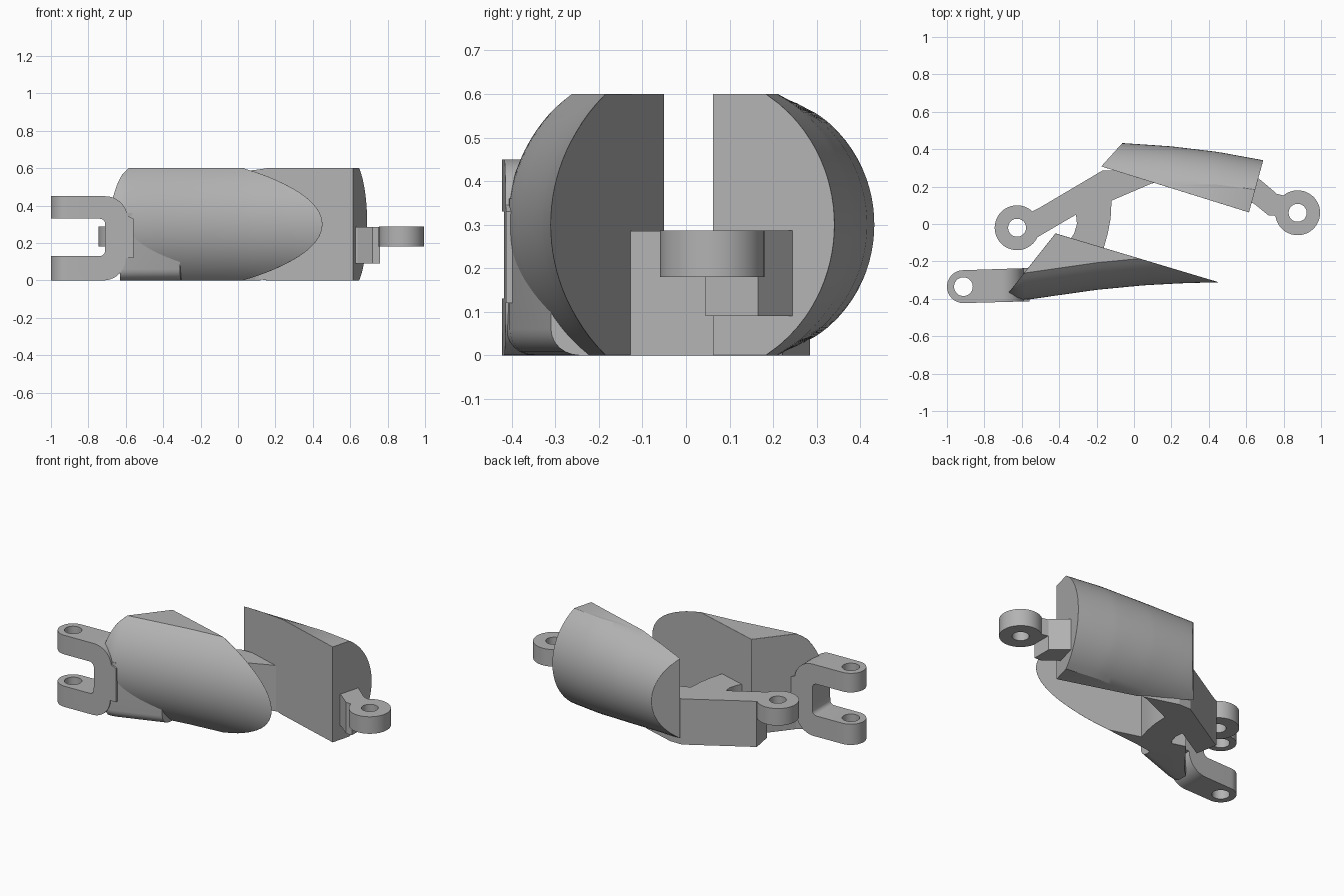
import bpy, bmesh
from math import sqrt, sin, cos, pi, radians
from mathutils import Vector

if "Cube" in bpy.data.objects:
    bpy.data.objects.remove(bpy.data.objects["Cube"])

grey = bpy.data.materials.new("plain grey")
grey.use_nodes = True
grey.diffuse_color = (0.45, 0.45, 0.45, 1)
grey.node_tree.nodes["Principled BSDF"].inputs["Base Color"].default_value = (0.45, 0.45, 0.45, 1)

HEIGHT = 0.6
MID = HEIGHT / 2


def add_object(name, bm):
    bmesh.ops.recalc_face_normals(bm, faces=bm.faces)
    mesh = bpy.data.meshes.new(name)
    bm.to_mesh(mesh)
    bm.free()
    mesh.materials.append(grey)
    obj = bpy.data.objects.new(name, mesh)
    bpy.context.collection.objects.link(obj)
    return obj


def activate(obj):
    bpy.ops.object.select_all(action='DESELECT')
    obj.select_set(True)
    bpy.context.view_layer.objects.active = obj


def finish(obj):
    activate(obj)
    bpy.ops.object.shade_smooth_by_angle(angle=radians(30))


def prism(name, points, low, high, along='z'):
    """Extrude an outline up z, or an x-z outline along y."""
    bm = bmesh.new()
    place = (lambda p: (p[0], p[1], low)) if along == 'z' else (lambda p: (p[0], low, p[1]))
    face = bm.faces.new([bm.verts.new(place(p)) for p in points])
    top = bmesh.ops.extrude_face_region(bm, geom=[face])["geom"]
    step = Vector((0, 0, high - low) if along == 'z' else (0, high - low, 0))
    bmesh.ops.translate(bm, vec=step, verts=[v for v in top if isinstance(v, bmesh.types.BMVert)])
    return add_object(name, bm)


def arc(cx, cy, r, start=0, end=2 * pi, n=48):
    return [(cx + r * cos(start + (end - start) * i / n),
             cy + r * sin(start + (end - start) * i / n)) for i in range(n)]


def boolean(obj, cutter, operation):
    mod = obj.modifiers.new("cut", 'BOOLEAN')
    mod.operation, mod.solver, mod.object = operation, 'EXACT', cutter
    activate(obj)
    bpy.ops.object.modifier_apply(modifier=mod.name)
    bpy.data.objects.remove(cutter)


def ring(name, cx, cy, r, hole, low, high):
    obj = prism(name, arc(cx, cy, r), low, high)
    boolean(obj, prism("hole", arc(cx, cy, hole), low - 0.1, high + 0.1), 'DIFFERENCE')
    finish(obj)


def interpolate(stations, x):
    for a, b in zip(stations, stations[1:]):
        if x <= b[0]:
            t = (x - a[0]) / (b[0] - a[0])
            return [p + (q - p) * t for p, q in zip(a[1:], b[1:])]
    return stations[-1][1:]


def shell(name, stations, side, cuts):
    """Sweep a D-shaped section along x, then trim it with upright planes.
    Each station is x, outermost y, radius; cuts are two points and the kept side is on the left."""
    bm = bmesh.new()
    rings, n, steps = [], 28, 32
    for i in range(steps + 1):
        x = stations[0][0] + (stations[-1][0] - stations[0][0]) * i / steps
        outer, radius = interpolate(stations, x)
        section = [(0, 0)]
        for k in range(n + 1):
            z = HEIGHT * k / n
            sag = radius - sqrt(radius ** 2 - (z - MID) ** 2)
            section.append((outer - side * sag, z))
        section.append((0, HEIGHT))
        rings.append([bm.verts.new((x, y, z)) for y, z in section])
    for a, b in zip(rings, rings[1:]):
        for k in range(len(a)):
            j = (k + 1) % len(a)
            bm.faces.new((a[k], a[j], b[j], b[k]))
    bm.faces.new(rings[0])
    bm.faces.new(rings[-1][::-1])
    for (ax, ay), (bx, by) in cuts:
        cut = bmesh.ops.bisect_plane(
            bm, geom=bm.verts[:] + bm.edges[:] + bm.faces[:], dist=1e-5,
            plane_co=(ax, ay, 0), plane_no=(by - ay, ax - bx, 0), clear_outer=True)
        rim = [e for e in cut["geom_cut"] if isinstance(e, bmesh.types.BMEdge) and e.is_boundary]
        bmesh.ops.holes_fill(bm, edges=rim, sides=0)
    # merge coplanar strips so the flats stay clean
    bmesh.ops.dissolve_limit(bm, angle_limit=radians(0.2), verts=bm.verts[:], edges=bm.edges[:])
    obj = add_object(name, bm)
    mod = obj.modifiers.new("soft edges", 'BEVEL')
    mod.width, mod.segments, mod.angle_limit = 0.012, 3, radians(50)
    finish(obj)


# Front shell: concave outer side, slanted inner face
shell("front_shell",
      [(-0.74, -0.365, 0.383), (-0.62, -0.412, 0.383), (-0.42, -0.383, 0.383),
       (-0.2, -0.352, 0.383), (0.05, -0.328, 0.383), (0.25, -0.317, 0.383), (0.5, -0.31, 0.383)],
      -1, [((0.415, -0.30), (-0.42, -0.05)), ((-0.42, -0.05), (-0.685, -0.385))])

# Rear shell: gently convex outer side, trimmed at both ends
shell("rear_shell",
      [(-0.25, 0.44, 0.306), (-0.05, 0.432, 0.308), (0.2, 0.415, 0.32),
       (0.45, 0.385, 0.345), (0.75, 0.33, 0.36)],
      1, [((-0.175, 0.308), (0.615, 0.062)), ((0.615, 0.062), (0.692, 0.345)),
          ((-0.06, 0.435), (-0.175, 0.308))])

# Hinge fork: U profile, rounded in plan, drilled for the pin
fork = prism("hinge_fork", [
    (-1, 0.45), (-0.72, 0.45)] + arc(-0.71, 0.33, 0.12, pi / 2, 0, 12) + [
    (-0.56, 0.33), (-0.56, 0.12)] + arc(-0.72, 0.12, 0.12, 0, -pi / 2, 12) + [
    (-0.72, 0), (-1, 0), (-1, 0.13)] + arc(-0.74, 0.16, 0.03, -pi / 2, 0, 6) +
    arc(-0.74, 0.30, 0.03, 0, pi / 2, 6) + [(-0.74, 0.33), (-1, 0.33)],
    -0.5, -0.15, along='y')
plan = prism("fork_plan", arc(-0.912, -0.335, 0.088, pi / 2, 3 * pi / 2, 24) +
             [(-0.912, -0.423), (-0.55, -0.413), (-0.55, -0.235), (-0.912, -0.247)], -0.1, 0.6)
boolean(fork, plan, 'INTERSECT')
boolean(fork, prism("pin_hole", arc(-0.912, -0.335, 0.05), -0.2, 0.7), 'DIFFERENCE')
finish(fork)

# Wedge blending the fork into the lower half of the front shell
wedge = prism("fork_wedge", [(-0.63, -0.412), (-0.58, -0.405), (-0.31, -0.31), (-0.3, -0.2),
                             (-0.45, -0.15), (-0.56, -0.235), (-0.63, -0.3)], 0, 0.36)
bm = bmesh.new()
bm.from_mesh(wedge.data)
lower = [e for e in bm.edges if all(v.co.z < 0.01 and v.co.y < -0.305 for v in e.verts)]
bmesh.ops.bevel(bm, geom=lower, offset=0.06, segments=6, profile=0.5, affect='EDGES')
bm.to_mesh(wedge.data)
bm.free()
finish(wedge)

# Eyes at both ends of the rear link
for label, x, y in (("left", 0.875, 0.06), ("right", -0.625, -0.02)):
    ring(label + "_eye", x, y, 0.12, 0.048, 0.18, 0.287)

# Slanted arm from the right eye to the rear shell
prism("link_arm", [(-0.54, 0.07), (-0.505, 0.087), (-0.17, 0.285), (-0.09, 0.285), (0.12, 0.222),
                   (0.09, 0.215), (-0.12, 0.125), (-0.31, 0.05), (-0.515, -0.07)], 0, 0.287)

# Curved stop between the arm and the front shell
finish(prism("link_stop", [(-0.31, 0.05), (-0.305, 0.0), (-0.32, -0.05), (-0.345, -0.09),
                           (-0.165, -0.14), (-0.14, -0.05), (-0.125, 0.03), (-0.12, 0.125),
                           (-0.2, 0.15)], 0, 0.285))

# Neck block from the rear shell to the left eye
prism("left_neck", [(0.6, 0.12), (0.64, 0.11), (0.72, 0.045), (0.76, 0.045), (0.76, 0.165),
                    (0.665, 0.245), (0.62, 0.22)], 0.09, 0.286)
prism("left_neck_bridge", [(0.75, 0.045), (0.8, 0.0), (0.81, 0.15), (0.75, 0.165)], 0.18, 0.286)
